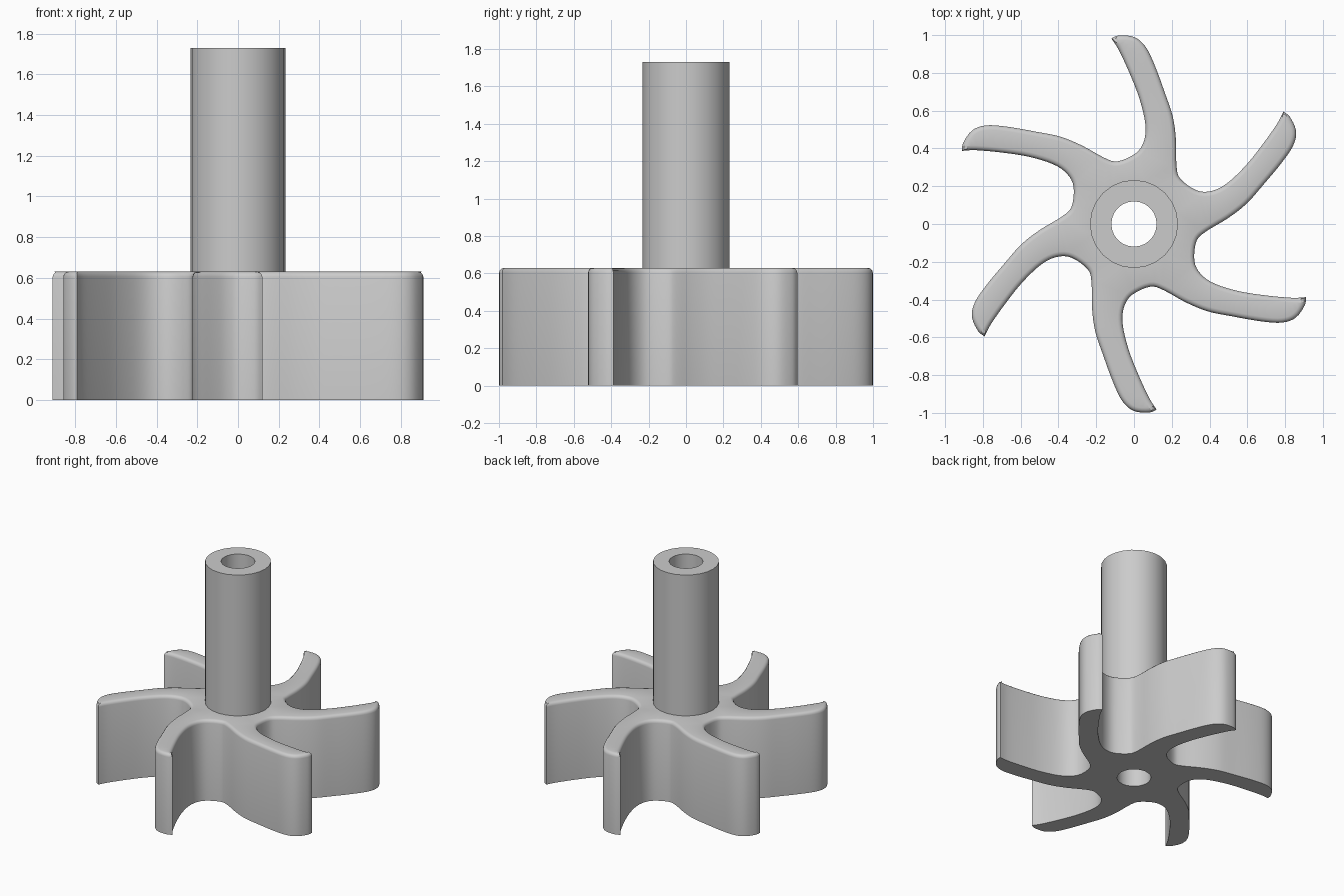
import bpy
import bmesh
from math import sin, cos, pi, radians
from mathutils import Vector, Matrix

if "Cube" in bpy.data.objects:
    bpy.data.objects.remove(bpy.data.objects["Cube"])

BLADES, SIDES = 6, 24
HUB_TOP, SHAFT_TOP = 0.63, 1.73
SHAFT_R, BORE_R = 0.233, 0.12
FILLET = 0.025

grey = bpy.data.materials.new("plain grey")
grey.use_nodes = True
grey.diffuse_color = (0.6, 0.6, 0.6, 1)
grey.node_tree.nodes["Principled BSDF"].inputs["Base Color"].default_value = (0.6, 0.6, 0.6, 1)


def finish(bm, name):
    bmesh.ops.recalc_face_normals(bm, faces=bm.faces)
    mesh = bpy.data.meshes.new(name)
    bm.to_mesh(mesh)
    bm.free()
    mesh.materials.append(grey)
    obj = bpy.data.objects.new(name, mesh)
    bpy.context.collection.objects.link(obj)
    bpy.ops.object.select_all(action='DESELECT')
    obj.select_set(True)
    bpy.context.view_layer.objects.active = obj
    bpy.ops.object.shade_smooth_by_angle(angle=radians(32))
    return obj


def ring(bm, points, z):
    return [bm.verts.new((p[0], p[1], z)) for p in points]


def bridge(bm, a, b):
    n = len(a)
    for i in range(n):
        j = (i + 1) % n
        bm.faces.new((a[i], a[j], b[j], b[i]))


def circle(r):
    return [(r * cos(2 * pi * i / SIDES), r * sin(2 * pi * i / SIDES)) for i in range(SIDES)]


def smooth_path(pts, steps=4):
    """Curve through the points, leaving out the last one."""
    p = [pts[0]] + pts + [pts[-1]]
    out = []
    for a, b, c, d in zip(p, p[1:], p[2:], p[3:]):
        for k in range(steps):
            t = k / steps
            out.append(0.5 * (2 * b + (c - a) * t + (2 * a - 5 * b + 4 * c - d) * t * t
                              + (3 * b - a - 3 * c + d) * t ** 3))
    return out


def inset(pts, dist):
    """Move a counter-clockwise outline inward with mitred corners."""
    out = []
    for i, p in enumerate(pts):
        u = (p - pts[i - 1]).normalized()
        v = (pts[(i + 1) % len(pts)] - p).normalized()
        n1, n2 = Vector((-u.y, u.x)), Vector((-v.y, v.x))
        m = (n1 + n2).normalized()
        out.append(p + m * dist / max(m.dot(n1), 0.5))
    return out


# Outline of one curved blade, from its tip down the hollow face to the valley,
# then up the rounded back of the neighbouring blade
hollow = [(-.12, .982), (-.08, .92), (-.02, .79), (.03, .66), (.06, .53), (.053, .44), (.01, .375)]
back = [(.245, .24), (.225, .31), (.222, .447), (.205, .57), (.165, .69), (.11, .84),
        (.06, .94), (.0, .99), (-.08, .998), (-.12, .982)]
turn = Matrix.Rotation(2 * pi / BLADES, 2)
sector = smooth_path([Vector(p) for p in hollow] + [turn @ Vector(p) for p in back])
outline = []
for k in range(BLADES):
    spin = Matrix.Rotation(2 * pi * k / BLADES, 2)
    outline += [spin @ p for p in sector]

# Impeller: walls, rounded top rim, caps with round openings
bm = bmesh.new()
bottom = ring(bm, outline, 0)
previous = bottom
for step in range(4):
    a = step / 3 * pi / 2
    rim = ring(bm, inset(outline, FILLET * (1 - cos(a))), HUB_TOP - FILLET * (1 - sin(a)))
    bridge(bm, previous, rim)
    previous = rim
for edge_ring, z, r in ((bottom, 0, BORE_R), (previous, HUB_TOP, SHAFT_R)):
    opening = ring(bm, circle(r), z)
    edges = []
    for loop in (edge_ring, opening):
        for i, v in enumerate(loop):
            w = loop[(i + 1) % len(loop)]
            edges.append(bm.edges.get((v, w)) or bm.edges.new((v, w)))
    bmesh.ops.triangle_fill(bm, edges=edges, use_beauty=True, normal=(0, 0, 1))
finish(bm, "impeller")

# Hollow shaft: outer wall, end face, and bore running through the hub
bm = bmesh.new()
profile = [(SHAFT_R, HUB_TOP), (SHAFT_R, SHAFT_TOP), (BORE_R, SHAFT_TOP), (BORE_R, 0)]
rings = [ring(bm, circle(r), z) for r, z in profile]
for a, b in zip(rings, rings[1:]):
    bridge(bm, a, b)
finish(bm, "hollow_shaft")
